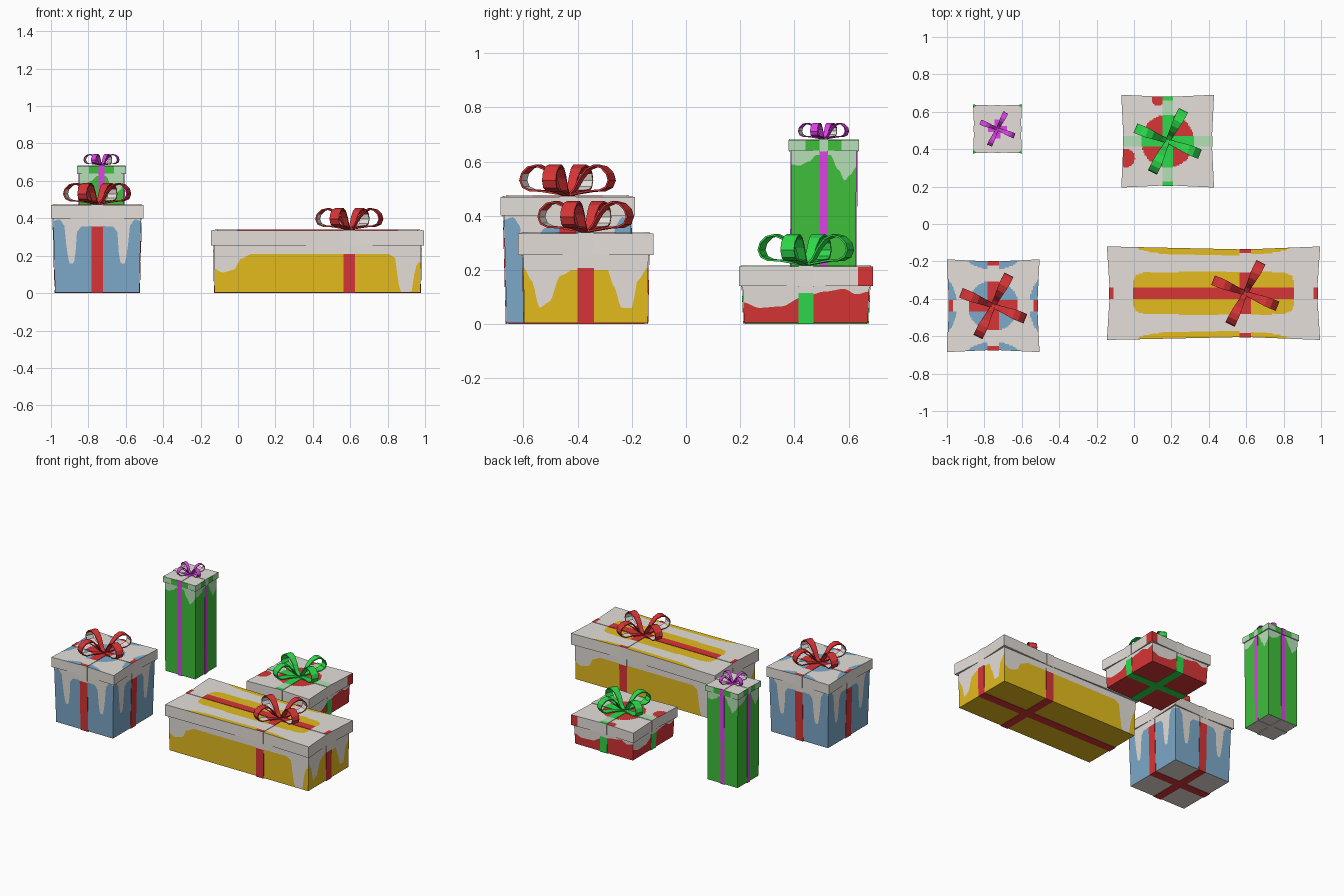
import bpy, bmesh, math
from mathutils import Vector

if "Cube" in bpy.data.objects:
    bpy.data.objects.remove(bpy.data.objects["Cube"])

COLORS = {"frost": (.78, .735, .69), "red": (.69, .035, .037), "yellow": (.78, .50, .013),
          "blue": (.205, .40, .59), "green": (.05, .52, .042), "bright_green": (.027, .70, .07),
          "purple": (.72, .055, .80), "pale_green": (.46, .75, .47)}
NAMES = list(COLORS)
MATS = []
for n, c in COLORS.items():
    m = bpy.data.materials.new(n)
    m.diffuse_color = (*c, 1)
    m.use_nodes = True
    m.node_tree.nodes["Principled BSDF"].inputs["Base Color"].default_value = m.diffuse_color
    MATS.append(m)
IDX = {n: i for i, n in enumerate(NAMES)}


def finish(bm, name, loc):
    bmesh.ops.recalc_face_normals(bm, faces=bm.faces)
    me = bpy.data.meshes.new(name)
    bm.to_mesh(me)
    bm.free()
    for m in MATS:
        me.materials.append(m)
    ob = bpy.data.objects.new(name, me)
    ob.location = loc
    bpy.context.collection.objects.link(ob)
    return ob


def quad(bm, pts, mat):
    f = bm.faces.new([bm.verts.new(p) for p in pts])
    f.material_index = IDX[mat]


def interp(table, u):
    for (a, za), (b, zb) in zip(table, table[1:]):
        if u <= b:
            t = max(0, (u - a) / (b - a))
            return za + (zb - za) * t * t * (3 - 2 * t)
    return table[-1][1]


# Body: four sides cut along a dripping frost line, plus the bottom
def body(name, c, hx, hy, taper, zl, base, frost, bottom, drips, z0=.004):
    bm = bmesh.new()
    for k in range(4):
        n = Vector(((0, -1), (1, 0), (0, 1), (-1, 0))[k])
        t = Vector((-n.y, n.x))
        hn, ht = (hy, hx) if k % 2 == 0 else (hx, hy)
        cols = 96 if ht > .4 else 56

        def pt(u, z):
            g = taper * z / zl
            p = t * u * (ht + g) + n * (hn + g)
            return (p.x, p.y, z)
        for i in range(cols):
            a, b = -1 + 2 * i / cols, -1 + 2 * (i + 1) / cols
            da, db = (max(z0 + .002, interp(drips[k % 2], u)) for u in (a, b))
            quad(bm, [pt(a, z0), pt(b, z0), pt(b, db), pt(a, da)], base)
            quad(bm, [pt(a, da), pt(b, db), pt(b, zl), pt(a, zl)], frost)
    quad(bm, [(-hx, -hy, z0), (-hx, hy, z0), (hx, hy, z0), (hx, -hy, z0)], bottom)
    bmesh.ops.remove_doubles(bm, verts=bm.verts, dist=1e-5)
    finish(bm, name + "_body", (*c, 0))


# Lid: fine grid pinched at the ribbons, extruded down, coloured by a rule
def lid(name, c, hx, hy, pinch, rx, zl, zt, rule):
    bm = bmesh.new()
    nx, ny = (140 if hx > .4 else 70), 70
    bmesh.ops.create_grid(bm, x_segments=nx, y_segments=ny, size=1)
    for v in bm.verts:
        u, w = v.co.x, v.co.y
        x = u * hx
        tx = abs(x - rx) / (hx - rx if x > rx else hx + rx)
        v.co = (u * (hx - pinch * (1 - abs(w))), w * (hy - pinch * (1 - tx)), zt)
    for f in bm.faces:
        p = f.calc_center_median()
        f.material_index = IDX[rule(p.x, p.y, True)]
    rim = [e for e in bm.edges if e.is_boundary]
    ext = bmesh.ops.extrude_edge_only(bm, edges=rim)["geom"]
    for v in (g for g in ext if isinstance(g, bmesh.types.BMVert)):
        v.co.z = zl
    for f in (g for g in ext if isinstance(g, bmesh.types.BMFace)):
        p = f.calc_center_median()
        f.material_index = IDX[rule(p.x, p.y, False)]
    under = bmesh.ops.contextual_create(bm, geom=[e for e in bm.edges if e.is_boundary])
    for f in under["faces"]:
        f.material_index = IDX["frost"]
    finish(bm, name + "_lid", (*c, 0))


# Ribbon: closed band running under, up the sides and over the lid
def ribbon(name, c, axis, off, hb, taper, hl, zl, zt, w, drip, reveal, cols):
    bottom, col, side, lid_side, end, top = cols
    bm = bmesh.new()
    e = .0025
    zd = min(drip, zl - .01)
    path = [(0, .002, bottom), (hb + e, .002, col), (hb + taper * zd / zl + e, zd, side),
            (hb + taper + e, zl - e, side), (hl + e, zl - e, lid_side), (hl + e, zt + e, end),
            (hl - .02, zt + e, top), (reveal, zt + e, col), (0, zt + e, col)]
    for s in (1, -1):
        for (a, za, m), (b, zb, _) in zip(path, path[1:]):
            pts = [(s * a, -w, za), (s * a, w, za), (s * b, w, zb), (s * b, -w, zb)]
            if axis == 1:
                pts = [(y + off, x, z) for x, y, z in pts]
            quad(bm, pts, m)
    bmesh.ops.remove_doubles(bm, verts=bm.verts, dist=1e-5)
    ob = finish(bm, name + "_ribbon_" + "xy"[axis], (*c, 0))
    mod = ob.modifiers.new("thickness", "SOLIDIFY")
    mod.thickness, mod.offset = .003, 0


# Bow: four teardrop loops, narrow at the knot, with some frost on the inside
LOOP = [(0, .004), (.03, .03), (.055, .072), (.085, .105), (.12, .119), (.152, .112), (.178, .088),
        (.186, .06), (.174, .033), (.145, .02), (.1, .018), (.05, .01), (0, .002)]


def bow(name, loc, scale, col, frosted):
    bm = bmesh.new()
    for ang in (63, 158, 244, 338):
        d = Vector((math.cos(math.radians(ang)), math.sin(math.radians(ang)), 0))
        t = Vector((-d.y, d.x, 0))
        secs = []
        for i, (r, h) in enumerate(LOOP):
            p, q = LOOP[max(i - 1, 0)], LOOP[min(i + 1, len(LOOP) - 1)]
            nrm = Vector((q[1] - p[1], p[0] - q[0])).normalized() * .007
            w = .011 + .016 * min(1, r / .13)
            ring = [(r, h, -w), (r, h, w), (r + nrm.x, h + nrm.y, w), (r + nrm.x, h + nrm.y, -w)]
            secs.append([bm.verts.new((d * a + t * y + Vector((0, 0, max(b, 0)))) * scale)
                         for a, b, y in ring])
        for i, (A, B) in enumerate(zip(secs, secs[1:])):
            for j in range(4):
                f = bm.faces.new((A[j], A[(j + 1) % 4], B[(j + 1) % 4], B[j]))
                inner = frosted and j == 2 and 6 <= i <= 9
                f.material_index = IDX["frost" if inner else col]
    finish(bm, name + "_bow", loc)


# Lid colour rules: where the paper shows through the frost
def blue_rule(x, y, top):
    e, m = .246 - max(abs(x), abs(y)), min(abs(x), abs(y))
    show = math.hypot(x, y) < .135 or e < .055 * (1 - (m / .15) ** 2)
    return "blue" if top and show else "frost"


def yellow_rule(x, y, top):
    strip = (x / .43) ** 10 + (y / .114) ** 6 < 1
    edge = abs(x) < .41 and abs(y) > .243 - .04 * (1 - (x / .42) ** 4)
    return "yellow" if top and (strip or edge) else "frost"


def red_rule(x, y, top):
    if not top:
        return "red" if x > .2 and y > .19 else "frost"
    spots = ((0, 0, .142), (-.225, -.09, .05), (-.05, .225, .035))
    return "red" if any(math.hypot(x - a, y - b) < r for a, b, r in spots) else "frost"


def green_rule(x, y, top):
    if top:
        return "green" if abs(x) + abs(y) > .238 else "frost"
    return "green" if min(abs(x), abs(y)) < .065 else "pale_green"


def mirrored(half):
    return [(-u, z) for u, z in reversed(half)] + half


# Frost lines as (position across side, height)
BLUE = mirrored([(0, .36), (.36, .355), (.46, .33), (.5, .22), (.55, .157), (.65, .157), (.7, .22),
                 (.74, .36), (.86, .395), (1, .385)])
YEL_F = [(-1, .13), (-.92, .11), (-.81, .125), (-.74, .185), (-.63, .21), (.68, .21), (.75, .19),
         (.79, .04), (.82, 0), (.91, 0), (.94, .1), (.97, .17), (1, .16)]
YEL_S = [(-1, .21), (-.87, .16), (-.75, .06), (-.6, .08), (-.4, .18), (-.2, .2), (.35, .2),
         (.45, .14), (.58, .06), (.75, .06), (.83, .16), (1, .21)]
RED = [(-1, .08), (-.75, .06), (-.4, .065), (-.05, .1), (.3, .12), (.6, .13), (.8, .11), (1, .12)]
GREEN = [(-1, .59), (-.75, .585), (-.45, .6), (-.2, .625), (.2, .625), (.45, .57), (.65, .53),
         (.8, .55), (1, .58)]

# Ribbon colours: bottom, main, upper side, lid side, lid end, lid top
R, F, G, P, V = "red", "frost", "bright_green", "pale_green", "purple"
RED_BAND = (R, R, F, F, R, F)

# name, centre, body half x/y, taper, lid half x/y, pinch, ribbon x offset, lid bottom, lid top,
# paper, frost, bottom, frost lines, rule, ribbon half width, ribbon frost height, revealed reach,
# ribbon colours along x and y, bow colour, bow scale
GIFTS = [
    ("blue_gift", (-.753, -.437), .225, .225, .01, .248, .248, .012, 0, .40, .47,
     "blue", F, F, (BLUE, BLUE), blue_rule, .03, .355, (.13, .13), (RED_BAND, RED_BAND), R, 1),
    ("yellow_gift", (.425, -.37), .55, .227, .004, .57, .25, .016, .17, .255, .335,
     "yellow", F, "yellow", (YEL_F, YEL_S), yellow_rule, .03, .208, (.43, .112),
     (RED_BAND, RED_BAND), R, 1),
    ("red_gift", (.18, .443), .228, .228, .006, .248, .248, .012, 0, .14, .213,
     "red", F, "red", (RED, RED), red_rule, .028, .115, (.14, .14),
     ((G, G, F, F, P, P), (G, G, F, F, G, P)), G, 1),
    ("green_gift", (-.73, .508), .119, .119, .002, .13, .13, .005, 0, .64, .68,
     "green", P, F, (GREEN, GREEN), green_rule, .016, .625, (.05, .05),
     ((F, V, V, P, F, F), (F, V, V, V, F, F)), V, .53),
]
for (name, c, bx, by, tp, lx, ly, pin, rx, zl, zt, paper, frost, bot, drips, rule,
     w, drip, rev, bands, col, sc) in GIFTS:
    body(name, c, bx, by, tp, zl, paper, frost, bot, drips)
    lid(name, c, lx, ly, pin, rx, zl, zt, rule)
    ribbon(name, c, 0, 0, bx, tp, lx - pin, zl, zt, w, drip, rev[0], bands[0])
    ribbon(name, c, 1, rx, by, tp, ly - pin, zl, zt, w, drip, rev[1], bands[1])
    bow(name, (c[0] + rx, c[1], zt), sc, col, col != G)
